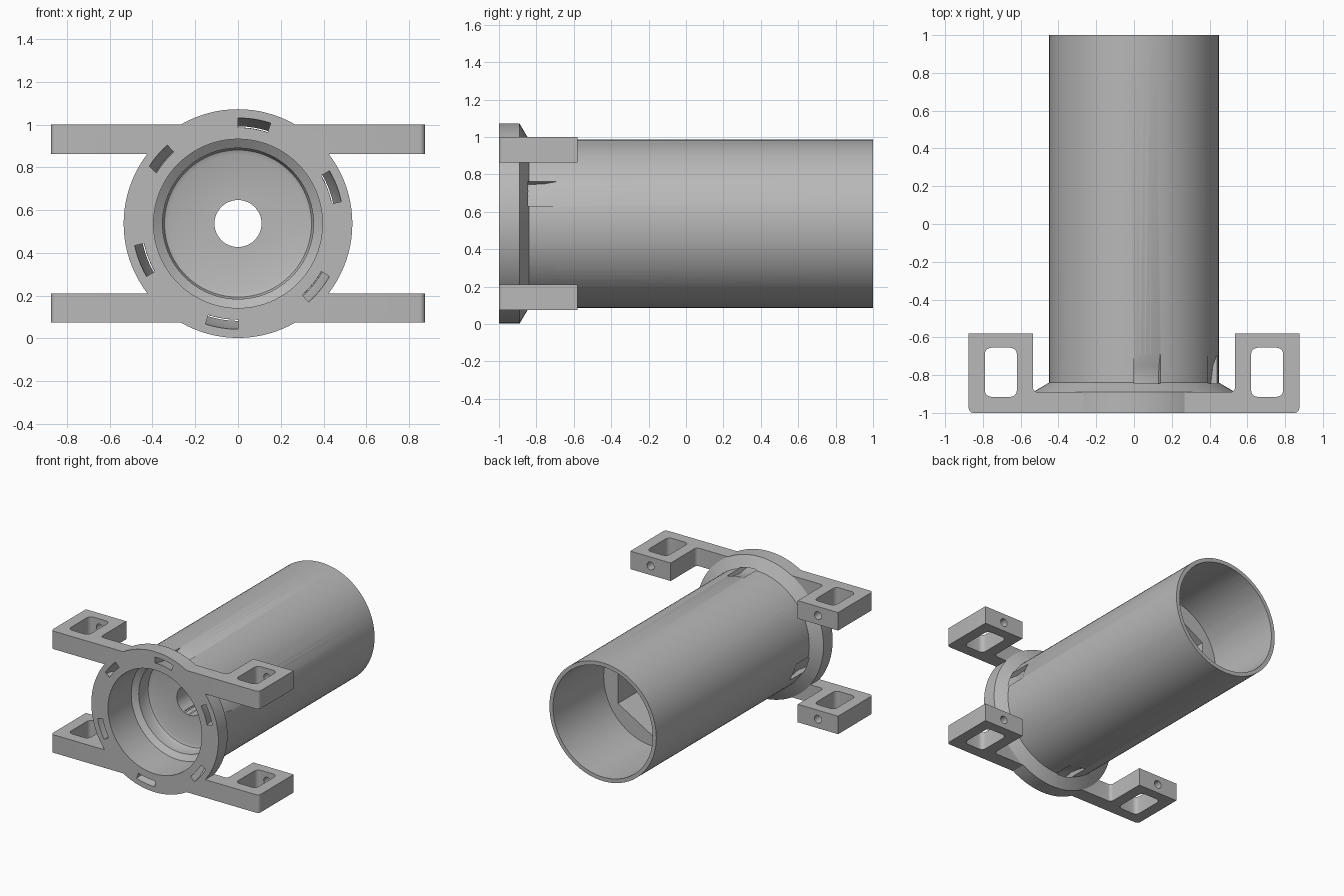
import bpy, bmesh, math

if "Cube" in bpy.data.objects:
    bpy.data.objects.remove(bpy.data.objects["Cube"], do_unlink=True)

CZ = 0.537                      # height of the tube axis
ARM_Z = (0.1425, 0.9315)        # centre heights of the two brackets
ARM_H = 0.137

grey = bpy.data.materials.new("light_grey")
grey.use_nodes = True
colour = (0.48, 0.48, 0.48, 1)
grey.diffuse_color = colour
grey.node_tree.nodes["Principled BSDF"].inputs["Base Color"].default_value = colour


def finish(name, bm):
    bmesh.ops.recalc_face_normals(bm, faces=bm.faces)
    mesh = bpy.data.meshes.new(name)
    bm.to_mesh(mesh)
    bm.free()
    mesh.materials.append(grey)
    ob = bpy.data.objects.new(name, mesh)
    bpy.context.collection.objects.link(ob)
    return ob


def lathe(name, profile, cx=0, cz=CZ, start=0, sweep=360, steps=96):
    """Turn a closed (radius, y) profile around an axis along y."""
    bm = bmesh.new()
    full = sweep == 360
    rings = []
    for i in range(steps if full else steps + 1):
        a = math.radians(start + sweep * i / steps)
        rings.append([bm.verts.new((cx + r * math.cos(a), y, cz + r * math.sin(a)))
                      for r, y in profile])
    n = len(profile)
    for i in range(steps):
        a, b = rings[i], rings[(i + 1) % len(rings)]
        for j in range(n):
            k = (j + 1) % n
            bm.faces.new((a[j], a[k], b[k], b[j]))
    if not full:
        bm.faces.new(rings[0])
        bm.faces.new(rings[-1])
    bmesh.ops.remove_doubles(bm, verts=bm.verts, dist=1e-5)
    return finish(name, bm)


def cylinder(name, r, y0, y1, **kw):
    return lathe(name, [(0, y0), (r, y0), (r, y1), (0, y1)], **kw)


def prism(name, outline, z0, z1, rounded, radius):
    """Extrude an (x, y) outline upward and round the chosen upright edges."""
    bm = bmesh.new()
    face = bm.faces.new([bm.verts.new((x, y, z0)) for x, y in outline])
    top = bmesh.ops.extrude_face_region(bm, geom=[face])["geom"]
    for v in top:
        if isinstance(v, bmesh.types.BMVert):
            v.co.z = z1
    bmesh.ops.recalc_face_normals(bm, faces=bm.faces)
    edges = [e for e in bm.edges
             if abs(e.verts[0].co.z - e.verts[1].co.z) > 0.01 and rounded(e.verts[0].co)]
    bmesh.ops.bevel(bm, geom=edges, offset=radius, segments=5, profile=0.5, affect='EDGES')
    return finish(name, bm)


def combine(body, tool, operation):
    mod = body.modifiers.new(tool.name, 'BOOLEAN')
    mod.operation = operation
    mod.solver = 'EXACT'
    mod.object = tool
    bpy.context.view_layer.objects.active = body
    bpy.ops.object.modifier_apply(modifier=mod.name)
    bpy.data.objects.remove(tool, do_unlink=True)


# Tube with front flange
body = lathe("flanged_tube", [(0, -1), (0.535, -1), (0.535, -0.89), (0.45, -0.84),
                              (0.45, 1), (0, 1)])

# Upper and lower brackets, each a bar with a block at both ends
half = [(0.875, -1), (0.875, -0.58), (0.535, -0.58), (0.535, -0.89)]
outline = half + [(-x, y) for x, y in reversed(half)]
for z in ARM_Z:
    bar = prism("bracket", outline, z - ARM_H / 2, z + ARM_H / 2,
                lambda c: c.y < -0.8, 0.025)
    combine(body, bar, 'UNION')

# Stepped front bore, centre hole, hexagonal pocket and rear bore
combine(body, lathe("front_bore", [(0, -1.05), (0.395, -1.05), (0.395, -0.72), (0.353, -0.69),
                                   (0.353, -0.61), (0.344, -0.589), (0.323, -0.58),
                                   (0, -0.58)]), 'DIFFERENCE')
combine(body, cylinder("rear_bore", 0.42, 0.39, 1.05), 'DIFFERENCE')
combine(body, cylinder("hex_pocket", 0.346, -0.1, 0.45, start=90, steps=6), 'DIFFERENCE')
combine(body, cylinder("centre_hole", 0.11, -0.65, 0, steps=48), 'DIFFERENCE')

# Six curved strap channels from the flange face to the tube side
channel = [(0.497, -1.02), (0.485, -0.93), (0.455, -0.845), (0.48, -0.8), (0.48, -0.69),
           (0.45, -0.69), (0.427, -0.75), (0.416, -0.84), (0.43, -0.93), (0.455, -1.02)]
for k in range(6):
    combine(body, lathe("strap_channel", channel, start=72 + 60 * k, sweep=18, steps=6),
            'DIFFERENCE')

# Windows and screw holes in the bracket ends
for side in (-1, 1):
    x0, x1 = side * 0.705 - 0.085, side * 0.705 + 0.085
    window = prism("window", [(x0, -0.915), (x1, -0.915), (x1, -0.655), (x0, -0.655)],
                   -0.1, 1.2, lambda c: True, 0.035)
    combine(body, window, 'DIFFERENCE')
    for z in ARM_Z:
        combine(body, cylinder("screw_hole", 0.03, -0.7, -0.5, cx=side * 0.705, cz=z, steps=24),
                'DIFFERENCE')

# Smooth curves, crisp edges
bpy.ops.object.select_all(action='DESELECT')
body.select_set(True)
bpy.context.view_layer.objects.active = body
bpy.ops.object.shade_smooth_by_angle(angle=math.radians(25))
